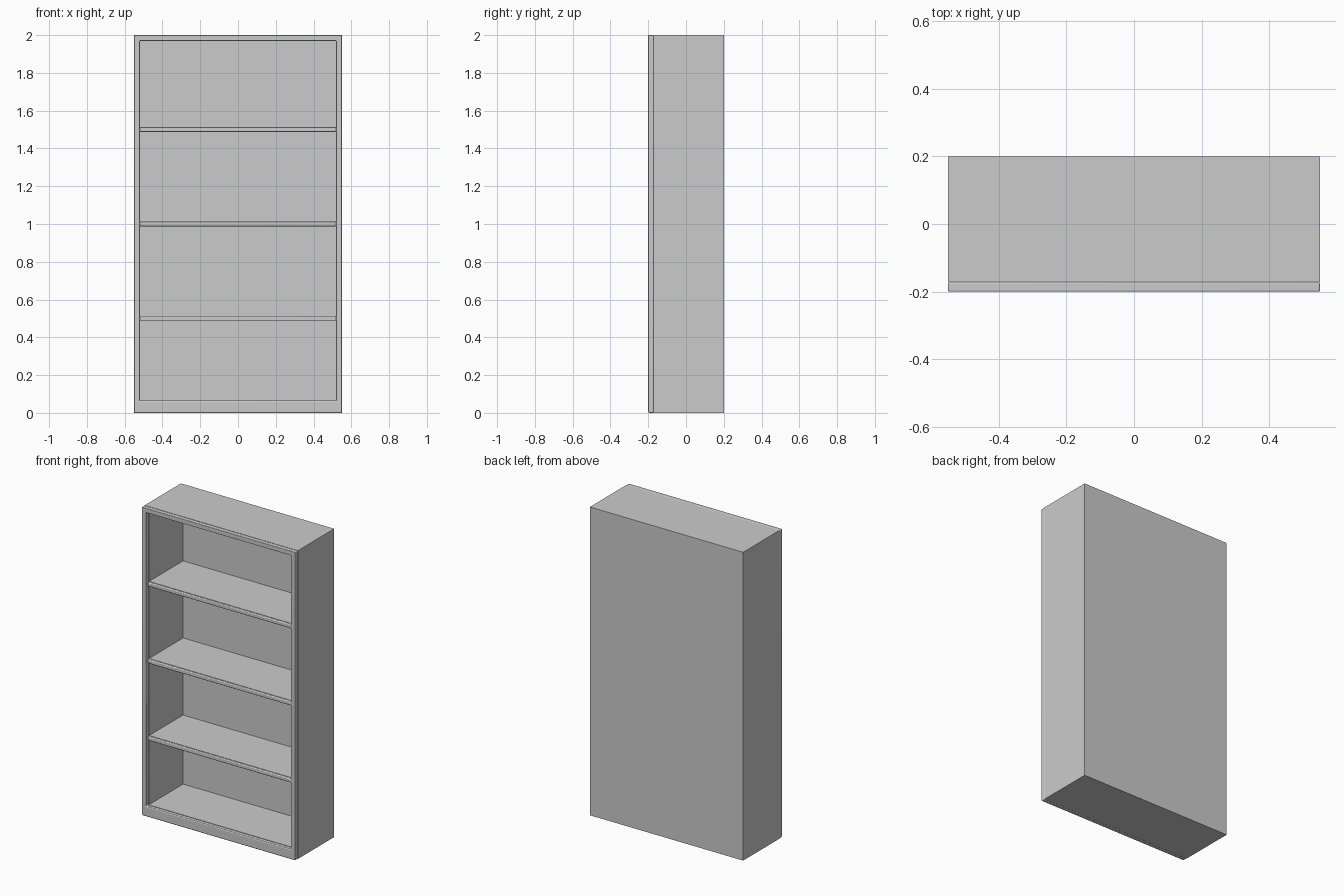
import bpy, bmesh, math

if "Cube" in bpy.data.objects:
    bpy.data.objects.remove(bpy.data.objects["Cube"])

W, D, H = 0.55, 0.20, 2.0      # half width, half depth, height
T, BASE, SEAM = 0.03, 0.065, -0.172


def finish(bm, name, bevel=0.0):
    bmesh.ops.recalc_face_normals(bm, faces=bm.faces)
    me = bpy.data.meshes.new(name)
    bm.to_mesh(me)
    bm.free()
    ob = bpy.data.objects.new(name, me)
    bpy.context.collection.objects.link(ob)
    if bevel:
        mod = ob.modifiers.new("rounded_edges", 'BEVEL')
        mod.width = bevel
        mod.segments = 4
        mod.limit_method = 'ANGLE'
        mod.angle_limit = math.radians(40)
        bpy.context.view_layer.objects.active = ob
        ob.select_set(True)
        bpy.ops.object.shade_smooth_by_angle(angle=math.radians(35))
        ob.select_set(False)
    return ob


def box(name, lo, hi, bevel=0.0):
    bm = bmesh.new()
    bmesh.ops.create_cube(bm, size=1)
    for v in bm.verts:
        v.co = [(a + b) / 2 + c * (b - a) for a, b, c in zip(lo, hi, v.co)]
    return finish(bm, name, bevel)


# Carcass panels
box("left_side", (-W, SEAM, 0), (-W + T, D, H))
box("right_side", (W - T, SEAM, 0), (W, D, H))
box("top_panel", (-W + T, SEAM, H - T), (W - T, D, H))
box("base_panel", (-W + T, SEAM, 0), (W - T, D, BASE))
box("back_panel", (-W + T, D - 0.02, BASE), (W - T, D, H - T))

# Mitred front frame with rounded edges
bm = bmesh.new()
outer = [(-W, 0), (W, 0), (W, H), (-W, H)]
inner = [(-W + T, BASE), (W - T, BASE), (W - T, H - T), (-W + T, H - T)]
rings = [[bm.verts.new((x, y, z)) for x, z in loop]
         for loop, y in ((outer, -D), (inner, -D), (inner, SEAM), (outer, SEAM))]
for k in range(4):
    a, b = rings[k], rings[(k + 1) % 4]
    for i in range(4):
        j = (i + 1) % 4
        bm.faces.new((a[i], a[j], b[j], b[i]))
finish(bm, "front_frame", 0.005)

# Shelves, each with a rounded nosing strip
for n, z in enumerate((0.5, 1.0, 1.5), 1):
    box(f"shelf_{n}", (-W + T, -0.168, z - 0.01), (W - T, D - 0.02, z + 0.013))
    box(f"shelf_nosing_{n}", (-W + T, -0.185, z - 0.012), (W - T, -0.168, z + 0.013), 0.005)
